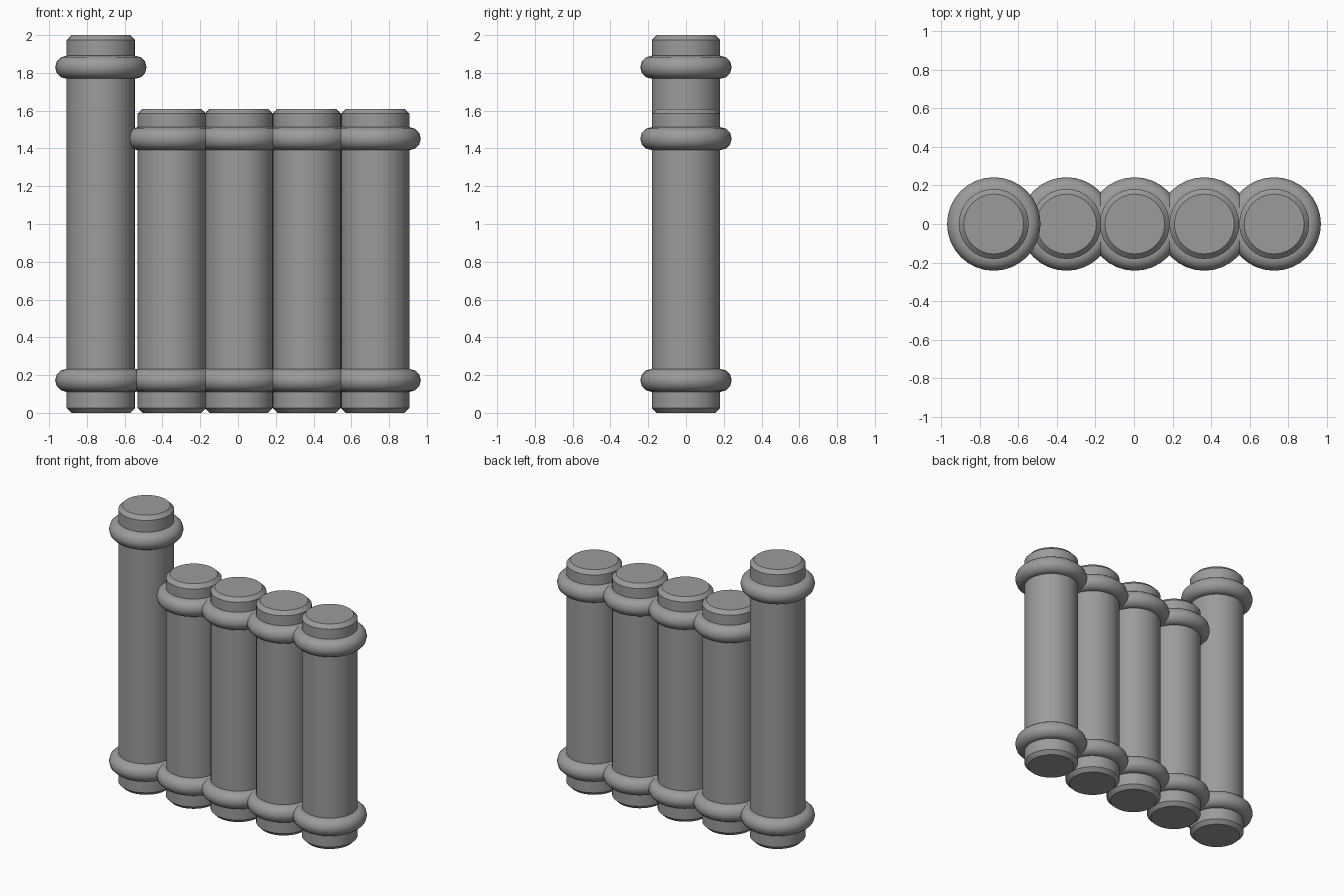
import bpy, math

if "Cube" in bpy.data.objects:
    bpy.data.objects.remove(bpy.data.objects["Cube"])

SIDES = 32
R, RING, CH = 0.181, 0.061, 0.026

# Dark grey for every part
grey = bpy.data.materials.new("dark_grey")
grey.diffuse_color = (0.33, 0.33, 0.33, 1)
grey.use_nodes = True
grey.node_tree.nodes["Principled BSDF"].inputs["Base Color"].default_value = grey.diffuse_color


def lathe(name, profile, x, closed=False):
    """Spin an (r, z) profile around a vertical axis at x."""
    n = len(profile)
    verts = [(r * math.cos(2 * math.pi * s / SIDES), r * math.sin(2 * math.pi * s / SIDES), z)
             for s in range(SIDES) for r, z in profile]
    faces = []
    for s in range(SIDES):
        a, b = s * n, (s + 1) % SIDES * n
        for i in range(n if closed else n - 1):
            j = (i + 1) % n
            faces.append((a + i, b + i, b + j, a + j))
    if not closed:  # flat end caps
        faces.append([s * n for s in reversed(range(SIDES))])
        faces.append([s * n + n - 1 for s in range(SIDES)])
    mesh = bpy.data.meshes.new(name)
    mesh.from_pydata(verts, [], faces)
    mesh.materials.append(grey)
    obj = bpy.data.objects.new(name, mesh)
    obj.location.x = x
    bpy.context.collection.objects.link(obj)
    bpy.ops.object.select_all(action='DESELECT')
    obj.select_set(True)
    bpy.context.view_layer.objects.active = obj
    bpy.ops.object.shade_smooth_by_angle(angle=math.radians(35))
    return obj


def ring(name, x, z):
    """Rounded collar around a post."""
    pts = []
    for k in range(12):
        a = 2 * math.pi * k / 12
        pts.append((R + RING * math.cos(a), z + RING * math.sin(a)))
    lathe(name, pts, x, closed=True)


# One tall post followed by four short ones, each with two collars
posts = [(-0.726, 2.0), (-0.35, 1.61), (0.004, 1.61), (0.364, 1.61), (0.726, 1.61)]
for i, (x, h) in enumerate(posts, 1):
    kind = "tall_post" if h > 1.8 else "short_post"
    lathe(f"{kind}_{i}", [(R - CH, 0), (R, CH), (R, h - CH), (R - CH, h)], x)
    ring(f"lower_ring_{i}", x, 0.172)
    ring(f"upper_ring_{i}", x, h - 0.17 if h > 1.8 else h - 0.158)
